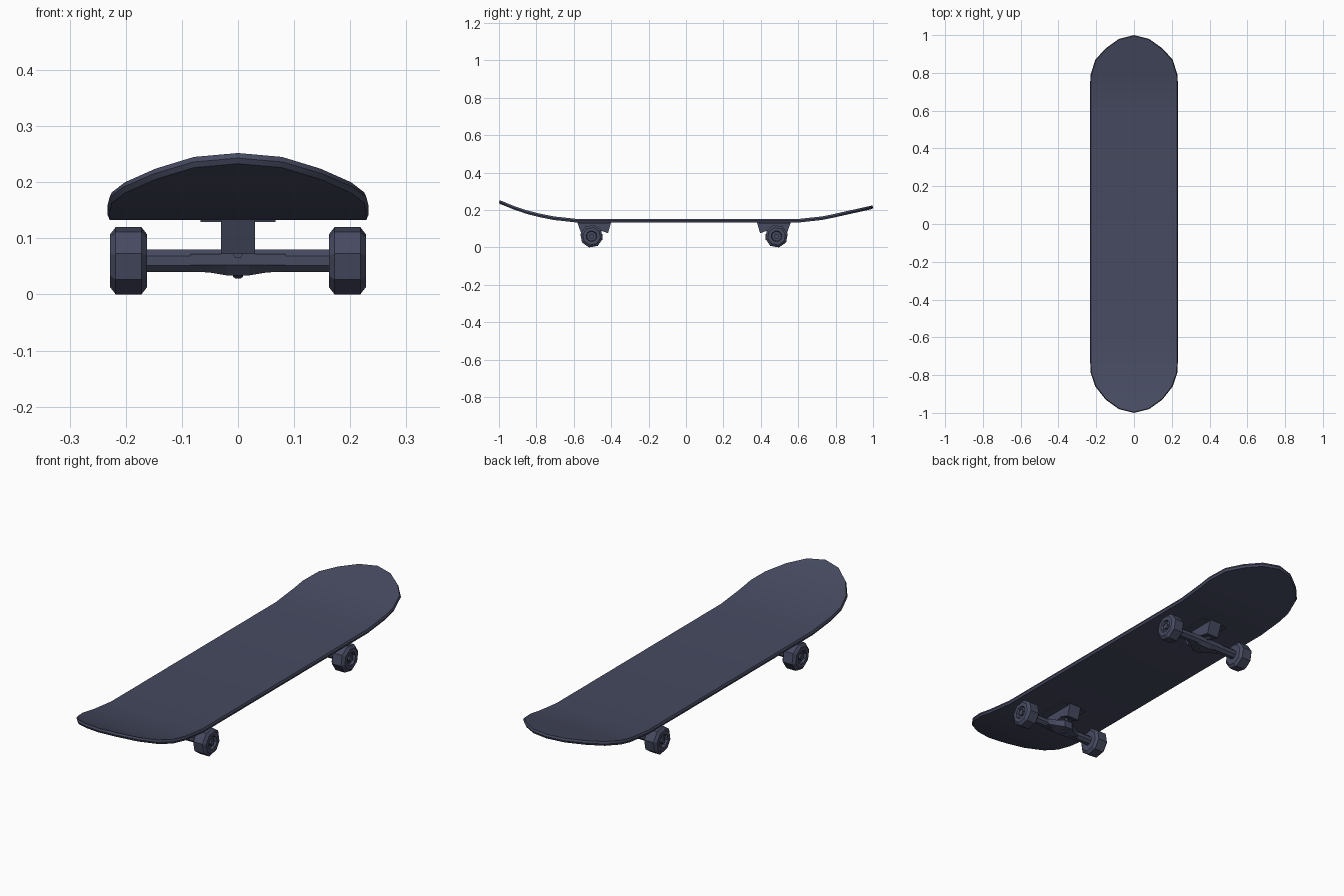
import bpy, bmesh, math
from mathutils import Vector

if "Cube" in bpy.data.objects:
    bpy.data.objects.remove(bpy.data.objects["Cube"])

mat = bpy.data.materials.new("dark slate blue")
mat.diffuse_color = (0.062, 0.069, 0.118, 1)
mat.use_nodes = True
mat.node_tree.nodes["Principled BSDF"].inputs["Base Color"].default_value = mat.diffuse_color
AXLE_Z = 0.06


def finish(name, verts, faces):
    bm = bmesh.new()
    vs = [bm.verts.new(v) for v in verts]
    for f in faces:
        bm.faces.new([vs[i] for i in f])
    bmesh.ops.remove_doubles(bm, verts=bm.verts, dist=1e-5)
    bmesh.ops.recalc_face_normals(bm, faces=bm.faces)
    me = bpy.data.meshes.new(name)
    bm.to_mesh(me)
    bm.free()
    me.materials.append(mat)
    ob = bpy.data.objects.new(name, me)
    bpy.context.collection.objects.link(ob)
    return ob


def loft(name, rings):
    """Join equal-length rings of points and cap both ends."""
    n = len(rings[0])
    verts = [p for r in rings for p in r]
    faces = [(k * n + i, k * n + (i + 1) % n, (k + 1) * n + (i + 1) % n, (k + 1) * n + i)
             for k in range(len(rings) - 1) for i in range(n)]
    faces += [tuple(range(n)), tuple(range(len(verts) - n, len(verts)))]
    return finish(name, verts, faces)


def lathe(name, profile, start, axis, side, sides=8, phase=0.0):
    """Revolve (distance, radius) pairs about an axis lying in the x or y-z plane."""
    axis = Vector(axis).normalized()
    u = Vector((0, 1, 0)) if abs(axis.x) > 0.9 else Vector((1, 0, 0))
    w = Vector((0, 0, 1)) if abs(axis.x) > 0.9 else axis.cross(u)
    rings = []
    for d, r in profile:
        ring = []
        for i in range(sides):
            a = phase + math.tau * i / sides
            ring.append(Vector(start) + axis * d + (u * math.cos(a) * side + w * math.sin(a)) * r)
        rings.append(ring)
    return loft(name, rings)


def prism(name, profile, half, y0, side):
    """Side profile (outward distance, z) extruded across x."""
    return loft(name, [[(x, y0 + side * v, z) for v, z in profile] for x in (-half, half)])


# Deck: cross-sections (y, half width, top height) with a rounded edge
stations = [(-1, 0, .252), (-.98, .08, .245), (-.93, .15, .224), (-.86, .205, .2),
            (-.79, .229, .182), (-.71, .233, .166), (-.58, .233, .152), (.6, .233, .152),
            (.73, .233, .166), (.79, .23, .178), (.87, .205, .196), (.93, .15, .209),
            (.98, .08, .22), (1, 0, .225)]
verts, faces = [], []
for y, w, z in stations:
    wi, yi = w * 0.982, y * 0.996
    verts += [(-wi, yi, z), (wi, yi, z), (w, y, z - .009),
              (wi, yi, z - .019), (-wi, yi, z - .019), (-w, y, z - .009)]
bm_faces = []
for k in range(len(stations) - 1):
    for i in range(6):
        quad = [k * 6 + i, k * 6 + (i + 1) % 6, (k + 1) * 6 + (i + 1) % 6, (k + 1) * 6 + i]
        unique = []
        for q in quad:  # triangles at the tips
            if not any((Vector(verts[q]) - Vector(verts[p])).length < 1e-6 for p in unique):
                unique.append(q)
        if len(unique) > 2:
            faces.append(unique)
deck = finish("deck", verts, faces)

# Trucks: the rear one mirrors the front one
parts = []
for label, y0, s in (("front", -.505, -1), ("rear", .484, 1)):
    centre = (0, y0, AXLE_Z)
    # Mounting plate and shaped block under the deck
    parts.append(prism(label + "_baseplate", [(.07, .129), (.07, .136), (-.095, .136), (-.095, .129)],
                       .067, y0, s))
    parts.append(prism(label + "_truck_block",
                       [(.077, .136), (.054, .072), (.02, .08), (-.045, .092),
                        (-.088, .076), (-.105, .136)], .03, y0, s))
    # Axle bar
    parts.append(lathe(label + "_axle", [(-.2, .0215), (.2, .0215)], centre, (1, 0, 0), s,
                       8, math.pi / 8))
    # Hanger swelling in the middle of the axle
    hanger = []
    for x, r, reach in ((-.085, .019, -.02), (-.05, .021, -.035), (-.02, .026, -.058),
                        (.02, .026, -.058), (.05, .021, -.035), (.085, .019, -.02)):
        hanger.append([(x, y0 + s * v, AXLE_Z + h) for v, h in
                       ((.02, .012), (.02, -.008), (.005, -r), (reach, -r * .8), (reach, .012))])
    parts.append(loft(label + "_hanger", hanger))
    # Kingpin with its nut
    parts.append(lathe(label + "_kingpin", [(0, .009), (.075, .009)],
                       (0, y0 - s * .05, .1), (0, s * .45, -1), s, 6))
    # Small bolt on the outer face of the hanger
    parts.append(lathe(label + "_pivot_bolt", [(0, .01), (.03, .01)],
                       (0, y0, .074), (0, s, 0), s, 6))
    # Wheels: chamfered octagons with a recessed hub and an axle nut
    for hand, d in (("left", -1), ("right", 1)):
        parts.append(lathe(f"{label}_{hand}_wheel",
                           [(.162, .03), (.162, .048), (.172, .0612), (.218, .0612), (.228, .048),
                            (.228, .03), (.217, .026)],
                           centre, (d, 0, 0), s, 8, math.radians(12)))
        parts.append(lathe(f"{label}_{hand}_axle_nut", [(.2, .014), (.226, .014)],
                           centre, (d, 0, 0), s, 6))

# Smooth the deck bends, keep all other edges crisp
bpy.ops.object.select_all(action='DESELECT')
deck.select_set(True)
bpy.context.view_layer.objects.active = deck
bpy.ops.object.shade_smooth_by_angle(angle=math.radians(30))
